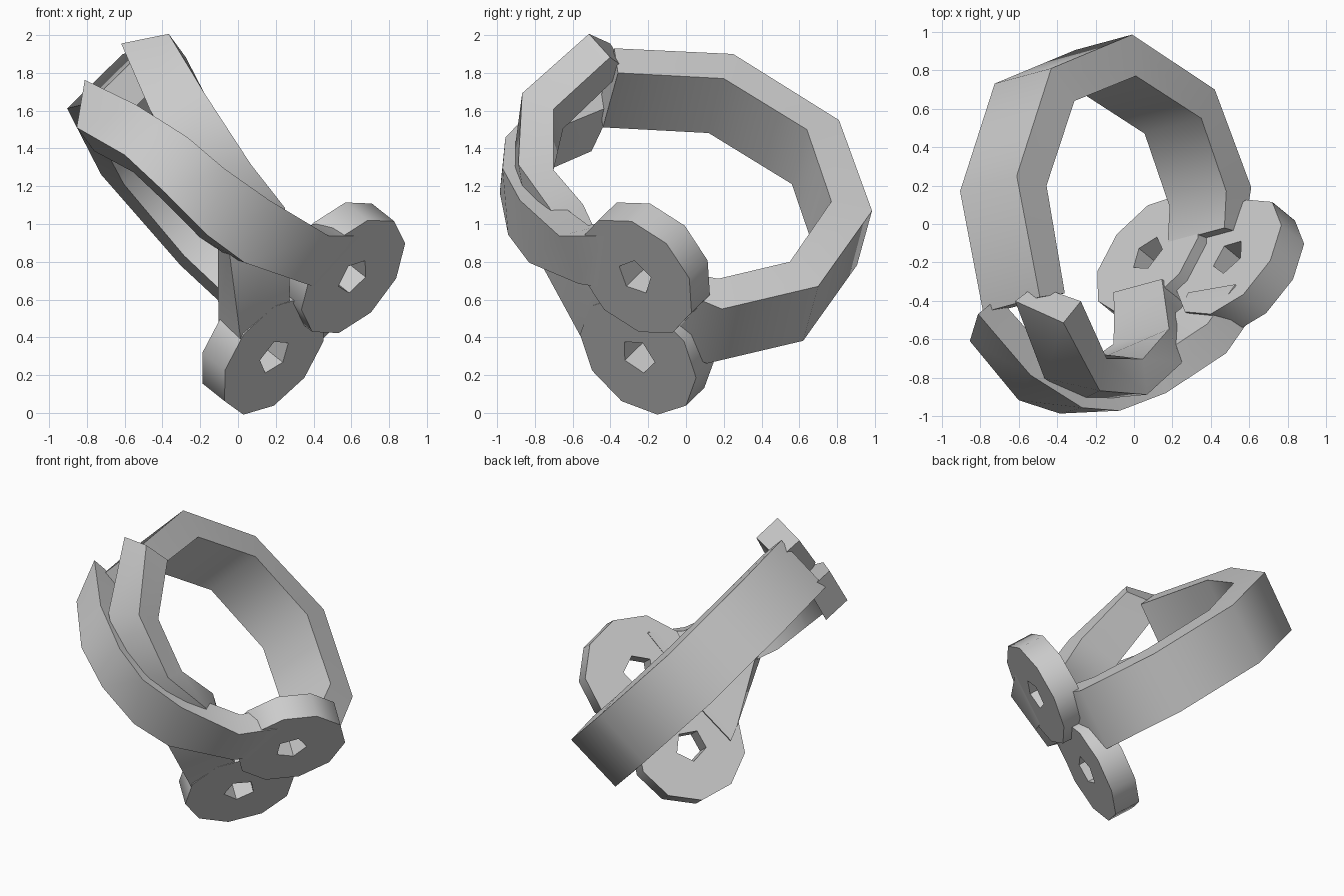
import bpy, bmesh
from math import sin, cos, pi, radians
from mathutils import Vector

if "Cube" in bpy.data.objects:
    bpy.data.objects.remove(bpy.data.objects["Cube"])

# Clamp frame: centre, ring axis N, radial direction M at the tabs, tangent T
C = Vector((-.13, .03, 1.075))
N = Vector((.702, .19, .687)).normalized()
M = Vector((.605, -.553, -.573))
M = (M - N * M.dot(N)).normalized()
T = M.cross(N).normalized()


def local(a, b, w):
    return C + M * a + T * b + N * w


def finish(name, verts, faces):
    me = bpy.data.meshes.new(name)
    me.from_pydata([tuple(v) for v in verts], [], faces)
    bm = bmesh.new()
    bm.from_mesh(me)
    bmesh.ops.recalc_face_normals(bm, faces=bm.faces)
    bm.to_mesh(me)
    bm.free()
    ob = bpy.data.objects.new(name, me)
    bpy.context.collection.objects.link(ob)
    bpy.context.view_layer.objects.active = ob
    ob.select_set(True)
    bpy.ops.object.shade_smooth_by_angle(angle=radians(48))
    ob.select_set(False)


def loft(name, sections):
    """Join four-cornered cross-sections into a capped strip."""
    verts = [v for s in sections for v in s]
    n = len(sections)
    faces = [(4*i + j, 4*i + (j+1) % 4, 4*i + 4 + (j+1) % 4, 4*i + 4 + j)
             for i in range(n - 1) for j in range(4)]
    faces += [(3, 2, 1, 0), tuple(range(4*n - 4, 4*n))]
    finish(name, verts, faces)


# Open band: near-side outer and inner points, swept across the width
band = [((-.49, -.38, 1.93), (-.36, -.36, 1.80)),
        ((-.61, .25, 1.90), (-.455, .20, 1.77)),
        ((-.43, .81, 1.55), (-.31, .64, 1.50)),
        ((-.01, .985, 1.07), (.01, .77, 1.12)),
        ((.42, .70, .67), (.35, .55, .80)),
        ((.61, .19, .55), (.48, .17, .71)),
        ((.57, -.05, .65), (.47, -.02, .75))]
across = N * -.42
loft("band", [(Vector(o), Vector(i), Vector(i) + across, Vector(o) + across)
              for o, i in band])


def arm(name, stations, thick=.19):
    """Crossing strap from its two outer edges, thickened toward the axis."""
    secs = []
    for p, q in stations:
        inner = []
        for a, b, w in (p, q):
            k = 1 - thick / (a*a + b*b) ** .5
            inner.append(local(a*k, b*k, w))
        secs.append((local(*p), local(*q), inner[1], inner[0]))
    loft(name, secs)


arm("outer_arm", [((-.36, .94, -.33), (-.54, .94, -.10)),
                  ((.05, 1.05, -.31), (-.12, 1.06, -.06)),
                  ((.333, .948, -.31), (.24, 1.04, -.02)),
                  ((.57, .74, -.30), (.463, .916, 0)),
                  ((.72, .52, -.24), (.66, .69, .07)),
                  ((.85, .16, -.04), (.853, .34, .20)),
                  ((.834, .06, .0), (.834, .10, .36))])
arm("inner_arm", [((-.35, .98, .37), (-.55, .93, .18)),
                  ((.13, 1.06, .22), (-.05, 1.04, -.03)),
                  ((.5, .82, .13), (.3, .93, -.14)),
                  ((.65, .52, .13), (.62, .55, -.25)),
                  ((.77, .12, -.10), (.77, .08, -.485)),
                  ((.765, -.04, -.16), (.765, -.04, -.52))])


def tab(name, a, b, w, turn, r=.365, hole=.105, thick=.18, n=10):
    """Ten-sided eye with a five-sided hole."""
    verts, faces = [], []
    for i in range(n):
        t = 2*pi*i/n + turn
        h = hole if i % 2 == 0 else hole * cos(pi/5)
        for rad, da in ((r, 0), (h, 0), (h, -thick), (r, -thick)):
            verts.append(local(a + da, b + rad*sin(t), w + rad*cos(t)))
        k = (i + 1) % n
        faces += [(4*i + j, 4*i + (j+1) % 4, 4*k + (j+1) % 4, 4*k + j)
                  for j in range(4)]
    finish(name, verts, faces)


tab("upper_tab", .834, -.135, .22, .29)
tab("lower_tab", .77, -.245, -.36, -.06)
